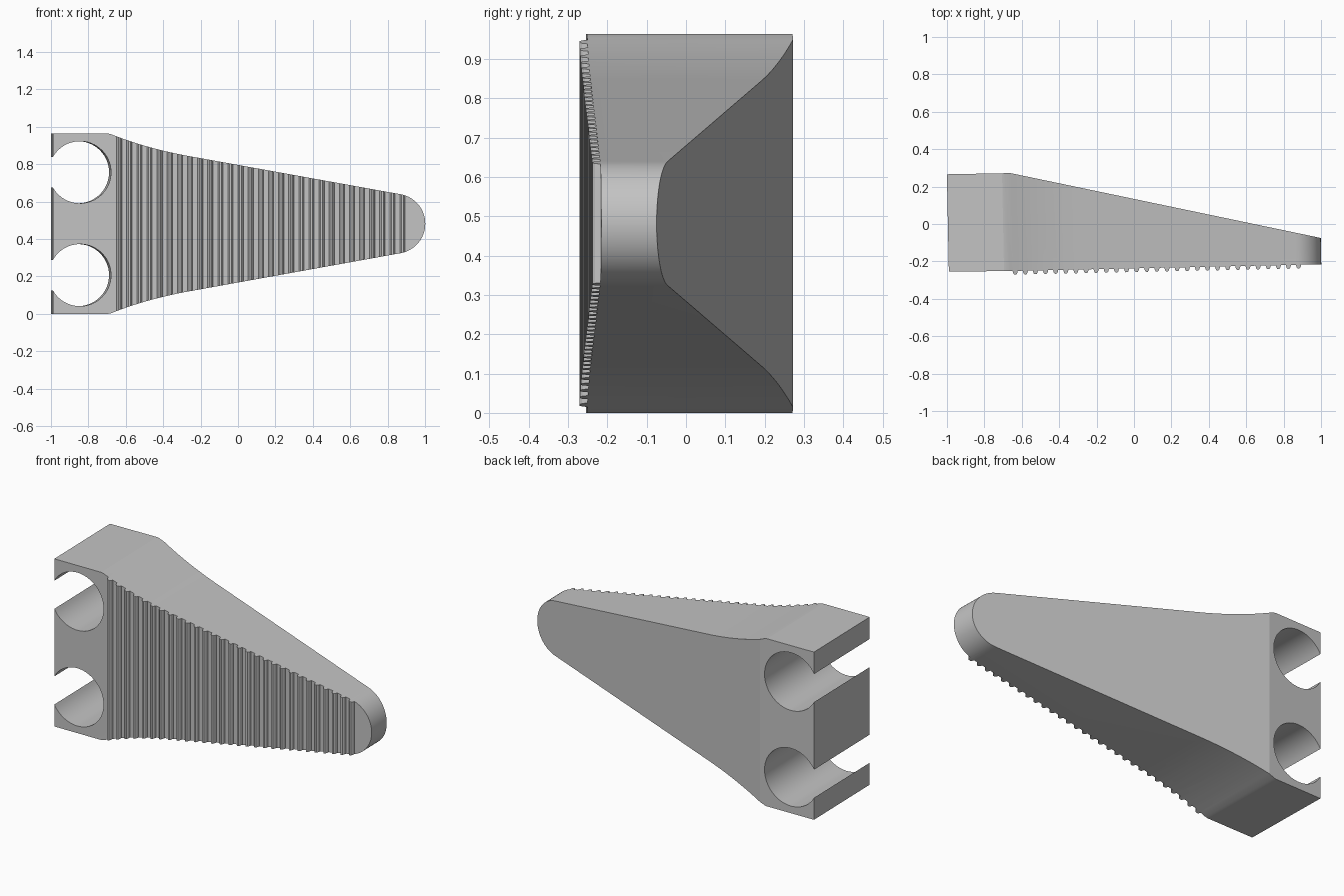
import bpy, bmesh, math
from mathutils import Vector

cube = bpy.data.objects.get("Cube")
if cube:
    bpy.data.objects.remove(cube, do_unlink=True)

MID = 0.482      # mid height, the part mirrors about it
SHEAR = 0.02     # the side outline runs slightly skewed through the depth


def material(name, value):
    mat = bpy.data.materials.new(name)
    mat.use_nodes = True
    colour = (value, value, value, 1)
    mat.diffuse_color = colour
    mat.node_tree.nodes["Principled BSDF"].inputs["Base Color"].default_value = colour
    return mat


def prism(name, start, sweep):
    """Extrude a closed outline of 3D points along a vector."""
    bm = bmesh.new()
    face = bm.faces.new([bm.verts.new(p) for p in start])
    ext = bmesh.ops.extrude_face_region(bm, geom=[face])
    moved = [v for v in ext["geom"] if isinstance(v, bmesh.types.BMVert)]
    bmesh.ops.translate(bm, verts=moved, vec=sweep)
    bmesh.ops.recalc_face_normals(bm, faces=bm.faces)
    mesh = bpy.data.meshes.new(name)
    bm.to_mesh(mesh)
    bm.free()
    obj = bpy.data.objects.new(name, mesh)
    bpy.context.collection.objects.link(obj)
    return obj


def arc(cx, cz, r, a0, a1, n):
    return [(cx + r * math.cos(a0 + (a1 - a0) * i / n),
             cz + r * math.sin(a0 + (a1 - a0) * i / n)) for i in range(n + 1)]


# Upper half of the side outline, heights measured from the middle
LEFT = -0.995
HOLE_X, HOLE_Z, HOLE_R = -0.85, 0.275, 0.166
opening = math.acos((LEFT - HOLE_X) / HOLE_R)
upper = arc(HOLE_X, HOLE_Z, HOLE_R, -opening, opening, 48)      # open socket
upper += [(LEFT, MID), (-0.7, MID), (-0.685, 0.479)]
p0, p1, p2 = Vector((-0.685, 0.479)), Vector((-0.5, 0.405)), Vector((-0.28, 0.364))
for i in range(1, 11):                                          # flared shoulder
    t = i / 10
    upper.append(tuple(p0 * (1 - t) ** 2 + p1 * 2 * t * (1 - t) + p2 * t * t))
upper += arc(0.837, 0, 0.16, math.radians(80), 0, 16)           # rounded tip
lower = [(x, -z) for x, z in reversed(upper[:-1])]

DEPTH = 0.4
side = [(x + SHEAR * DEPTH, -DEPTH, z + MID) for x, z in upper + lower]
jaw = prism("jaw", side, (-2 * DEPTH * SHEAR, 2 * DEPTH, 0))


# Plan outline: tapered back and ribbed gripping front
def front_y(x):
    return -0.251 + 0.0215 * (x + 0.65)


TEETH, FIRST, LAST = 29, -0.635, 0.88
tooth = [(-0.014, 0), (-0.01, 0.014), (-0.005, 0.02),
         (0.005, 0.02), (0.01, 0.014), (0.014, 0)]
plan = [(-1.1, -0.256), (-0.66, front_y(-0.66))]
for i in range(TEETH):
    cx = FIRST + (LAST - FIRST) * i / (TEETH - 1)
    plan += [(cx + dx, front_y(cx + dx) - h) for dx, h in tooth]
plan += [(1.1, front_y(1.1)), (1.1, -0.096), (-0.66, 0.272), (-1.1, 0.264)]
cutter = prism("plan_cutter", [(x, y, -0.1) for x, y in plan], (0, 0, 1.2))
cutter.hide_render = True

# Keep what the two outlines share
mod = jaw.modifiers.new("plan_shape", "BOOLEAN")
mod.operation = "INTERSECT"
mod.solver = "EXACT"
mod.object = cutter
bpy.ops.object.select_all(action="DESELECT")
bpy.context.view_layer.objects.active = jaw
jaw.select_set(True)
bpy.ops.object.modifier_apply(modifier=mod.name)
bpy.data.objects.remove(cutter, do_unlink=True)

jaw.data.materials.clear()
jaw.data.materials.append(material("plain_grey", 0.55))
bpy.ops.object.shade_smooth_by_angle(angle=math.radians(10))
